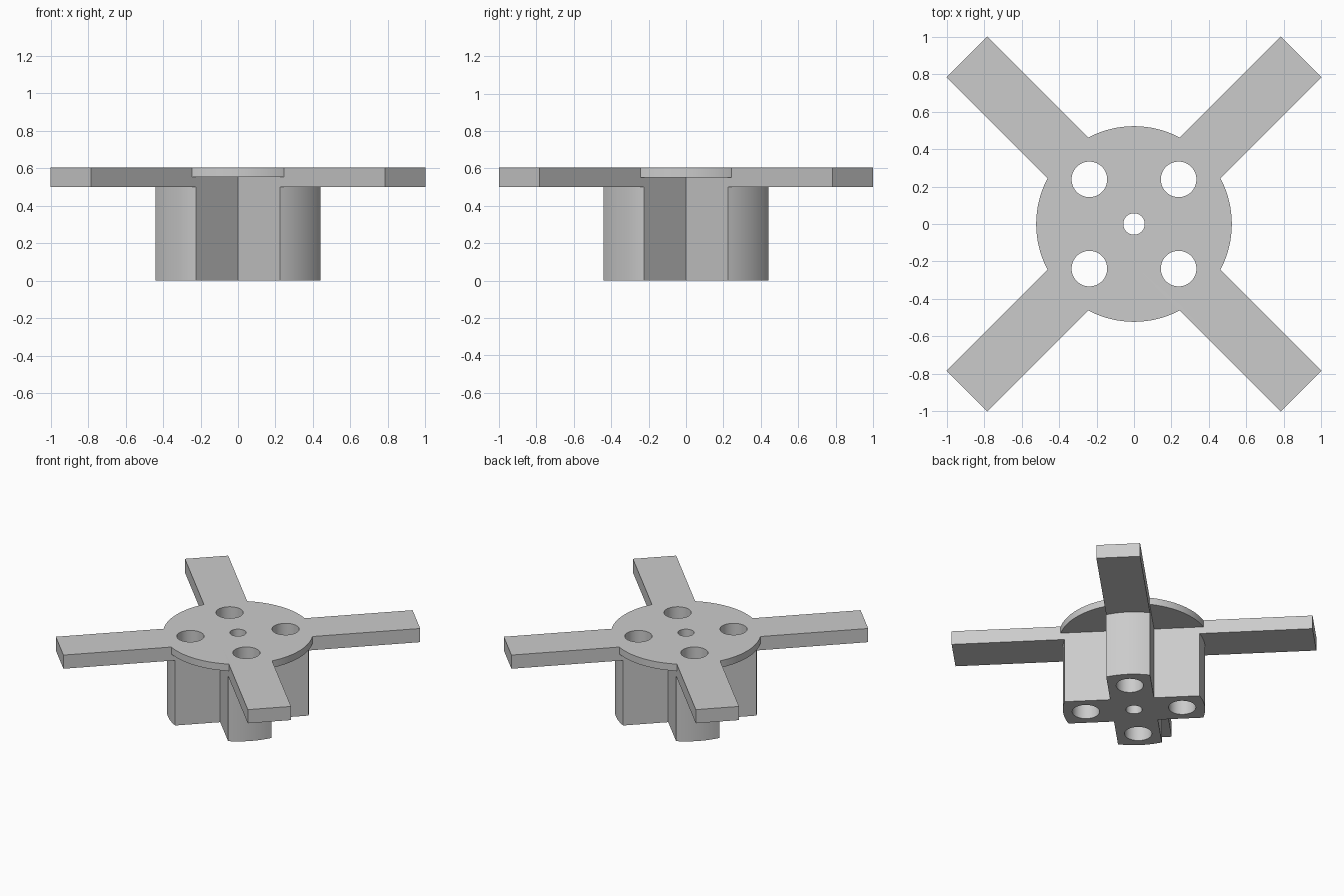
import bpy, bmesh, math
from mathutils import Matrix, Vector

if "Cube" in bpy.data.objects:
    bpy.data.objects.remove(bpy.data.objects["Cube"], do_unlink=True)

HALF_W = 0.153      # half width of every arm
ARM_LEN = 1.261     # centre to arm tip
HUB_R = 0.495       # radius of the hub's rounded ends
DISC_R = 0.522
HUB_TOP, DISC_BOTTOM, TOP = 0.5, 0.552, 0.605

grey = bpy.data.materials.new("plain grey")
grey.use_nodes = True
colour = (0.6, 0.6, 0.6, 1)
grey.diffuse_color = colour
grey.node_tree.nodes["Principled BSDF"].inputs["Base Color"].default_value = colour


def prism(name, outline, z0, z1):
    """Extrude a flat outline from z0 up to z1."""
    bm = bmesh.new()
    face = bm.faces.new([bm.verts.new((p[0], p[1], z0)) for p in outline])
    grown = bmesh.ops.extrude_face_region(bm, geom=[face])["geom"]
    verts = [v for v in grown if isinstance(v, bmesh.types.BMVert)]
    bmesh.ops.translate(bm, verts=verts, vec=(0, 0, z1 - z0))
    bmesh.ops.recalc_face_normals(bm, faces=bm.faces)
    mesh = bpy.data.meshes.new(name)
    bm.to_mesh(mesh)
    bm.free()
    mesh.materials.append(grey)
    obj = bpy.data.objects.new(name, mesh)
    bpy.context.collection.objects.link(obj)
    return obj


def circle(radius, x=0, y=0, n=64):
    return [(x + radius * math.cos(math.tau * i / n),
             y + radius * math.sin(math.tau * i / n)) for i in range(n)]


def cross(tip):
    """Repeat one arm tip around the four diagonals, with square inner corners."""
    points = []
    for k in range(4):
        turn = Matrix.Rotation(math.pi / 4 + k * math.pi / 2, 2)
        points += [turn @ Vector(p) for p in tip + [(HALF_W, HALF_W)]]
    return points


def combine(base, other, operation):
    mod = base.modifiers.new(operation.lower(), 'BOOLEAN')
    mod.operation, mod.solver, mod.object = operation, 'EXACT', other
    bpy.context.view_layer.objects.active = base
    bpy.ops.object.modifier_apply(modifier=mod.name)
    bpy.data.objects.remove(other, do_unlink=True)


# Cross-shaped hub with rounded ends
spread = math.asin(HALF_W / HUB_R)
arc = [(HUB_R * math.cos(a), HUB_R * math.sin(a))
       for a in (spread * (i / 6 - 1) for i in range(13))]
body = prism("four_arm_hub", cross(arc), 0, TOP)

# Long flat arms and the round top plate
arms = prism("arms", cross([(ARM_LEN, -HALF_W), (ARM_LEN, HALF_W)]), HUB_TOP, TOP)
combine(body, arms, 'UNION')
combine(body, prism("top_disc", circle(DISC_R, n=96), DISC_BOTTOM, TOP), 'UNION')

# Centre bore and four bolt holes, right through
holes = [(0.057, 0, 0)] + [(0.095, sx * 0.238, sy * 0.238)
                           for sx in (-1, 1) for sy in (-1, 1)]
for radius, x, y in holes:
    combine(body, prism("hole_cutter", circle(radius, x, y, 48), -0.1, TOP + 0.1),
            'DIFFERENCE')

# Smooth curved walls, sharp edges kept
bpy.ops.object.select_all(action='DESELECT')
body.select_set(True)
bpy.context.view_layer.objects.active = body
bpy.ops.object.shade_smooth_by_angle(angle=math.radians(30))
